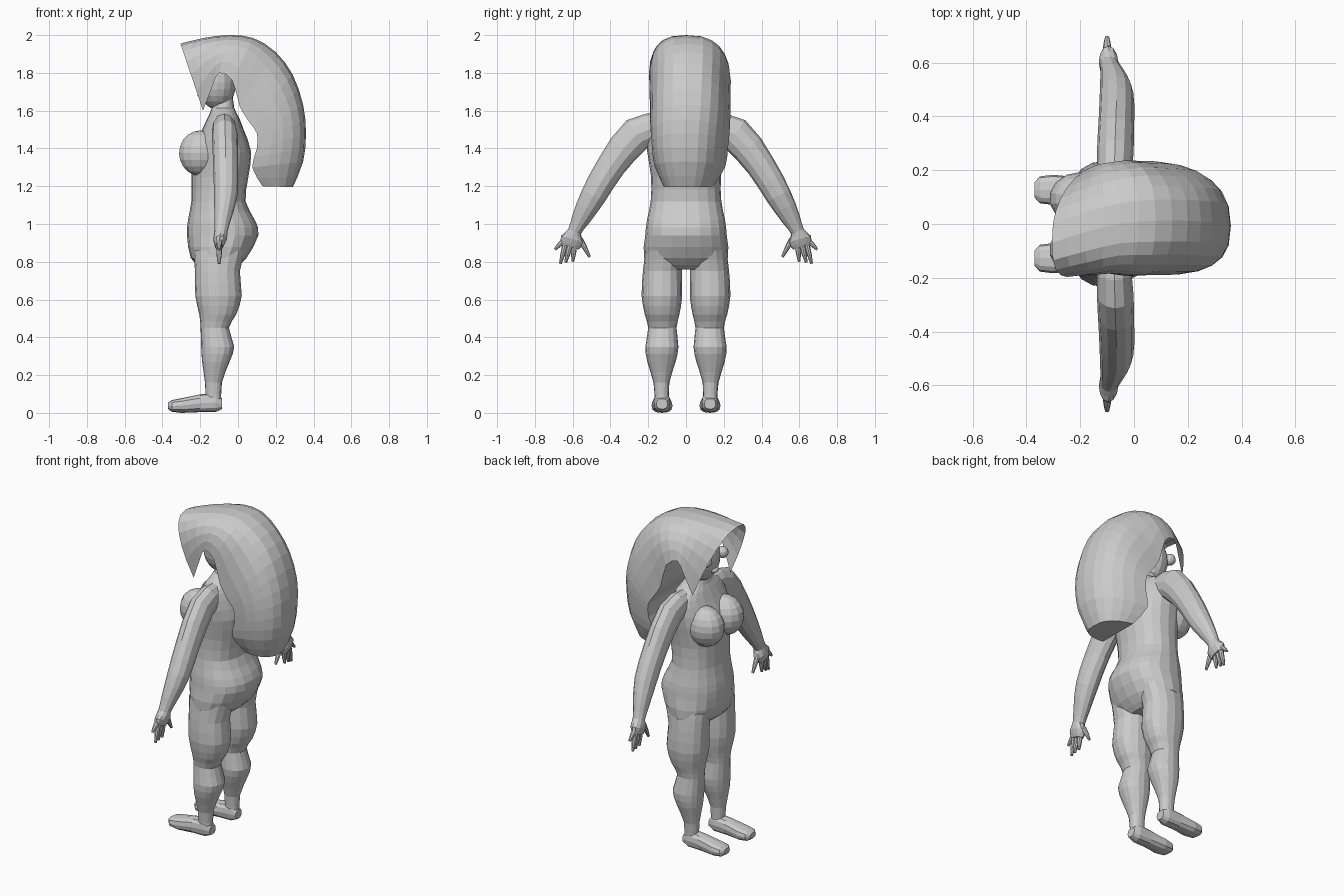
import bpy, bmesh
from math import sin, cos, pi
from mathutils import Vector, Matrix

if "Cube" in bpy.data.objects:
    bpy.data.objects.remove(bpy.data.objects["Cube"])


def smooth_rows(rows, steps=2):
    """Catmull-Rom interpolation between section rows."""
    out = []
    for i in range(len(rows) - 1):
        p = [rows[max(0, min(len(rows) - 1, i + k))] for k in (-1, 0, 1, 2)]
        for s in range(steps):
            t = s / steps
            out.append([0.5 * (2*b + (c-a)*t + (2*a-5*b+4*c-d)*t*t + (3*b-a-3*c+d)*t**3)
                        for a, b, c, d in zip(*p)])
    return out + [list(rows[-1])]


def spow(v, e):
    return (1 if v >= 0 else -1) * abs(v) ** e


def finish(bm, name):
    bmesh.ops.recalc_face_normals(bm, faces=bm.faces)
    me = bpy.data.meshes.new(name)
    bm.to_mesh(me)
    bm.free()
    ob = bpy.data.objects.new(name, me)
    bpy.context.collection.objects.link(ob)
    return ob


def loft(name, rings):
    bm = bmesh.new()
    vs = [[bm.verts.new(p) for p in r] for r in rings]
    n = len(vs[0])
    for a, b in zip(vs, vs[1:]):
        for j in range(n):
            bm.faces.new((a[j], a[(j+1) % n], b[(j+1) % n], b[j]))
    bm.faces.new(vs[0])
    bm.faces.new(vs[-1])
    return finish(bm, name)


def flat_ring(z, x0, x1, y0, y1, n=16, e=0.9):
    ang = [2*pi*k/n for k in range(n)]
    return [((x0+x1)/2 + (x1-x0)/2*spow(cos(a), e),
             (y0+y1)/2 + (y1-y0)/2*spow(sin(a), e), z) for a in ang]


def tube(name, rows, side, n=12, steps=2):
    """Limb through rows of (x, y, z, radius in yz plane, radius along x)."""
    rows = smooth_rows(rows, steps)
    rings = []
    for i, (x, y, z, r, rx) in enumerate(rows):
        a, b = rows[max(i-1, 0)], rows[min(i+1, len(rows)-1)]
        d = Vector((0, b[1]-a[1], b[2]-a[2])).normalized()
        u = Vector((0, -d.z, d.y))
        ring = []
        for k in range(n):
            t = 2*pi*k/n
            p = Vector((x + rx*cos(t), y, z)) + u*r*sin(t)
            ring.append((p.x, p.y*side, p.z))
        rings.append(ring)
    return loft(name, rings)


def ball(name, c, r, u=12, v=8):
    bm = bmesh.new()
    bmesh.ops.create_uvsphere(bm, u_segments=u, v_segments=v, radius=1,
                              matrix=Matrix.Translation(c) @ Matrix.Diagonal((*r, 1)))
    return finish(bm, name)


# torso and neck: z, front x, back x, half width
torso = [(.76, -.19, -.02, .15), (.82, -.25, .045, .222), (.94, -.27, .108, .216),
         (1.02, -.265, .09, .207), (1.12, -.247, .04, .187), (1.25, -.247, .055, .185),
         (1.38, -.245, .07, .205), (1.5, -.19, .03, .215), (1.565, -.16, .005, .17),
         (1.615, -.14, -.02, .075), (1.7, -.14, -.03, .06)]
loft("torso", [flat_ring(z, f, b, -w, w, 20) for z, f, b, w in smooth_rows(torso)])

# head and mouth
ball("head", (-.11, 0, 1.75), (.1, .115, .145), 16, 12)
ball("mouth", (-.2, 0, 1.685), (.015, .035, .014))

leg = [(.86, -.235, .04, .02, .215), (.75, -.228, .01, .022, .228), (.62, -.226, .02, .02, .235),
       (.52, -.205, -.01, .035, .218), (.45, -.198, -.048, .05, .2), (.35, -.195, -.02, .04, .215),
       (.27, -.19, -.045, .055, .205), (.16, -.175, -.085, .088, .172), (.05, -.17, -.088, .09, .165)]
# foot: x, bottom z, top z, half width
foot = [(-.085, .02, .075, .03), (-.12, .004, .105, .043), (-.2, .004, .098, .046),
        (-.3, .0, .078, .056), (-.35, .006, .068, .05), (-.37, .02, .055, .028)]
arm = [(-.075, .13, 1.51, .075, .06), (-.07, .26, 1.475, .092, .068), (-.065, .395, 1.31, .077, .066),
       (-.065, .49, 1.15, .068, .062), (-.08, .555, 1.03, .05, .045), (-.09, .59, .96, .036, .035),
       (-.095, .602, .92, .062, .036), (-.1, .615, .88, .05, .022)]
# fingers: base y, z, tip y, z
fingers = [(.64, .92, .695, .865), (.64, .89, .665, .79), (.615, .885, .637, .795),
           (.59, .89, .6, .8), (.56, .92, .51, .825)]

for side, tag in ((1, "left"), (-1, "right")):
    loft(tag + "_leg", [flat_ring(z, a, b, side*c, side*d)
                        for z, a, b, c, d in smooth_rows(leg)])
    loft(tag + "_foot", [[(x, side*.127 + w*spow(cos(2*pi*k/12), .8),
                           (lo+hi)/2 + (hi-lo)/2*spow(sin(2*pi*k/12), .8)) for k in range(12)]
                         for x, lo, hi, w in foot])
    tube(tag + "_arm", arm, side)
    for i, (y0, z0, y1, z1) in enumerate(fingers):
        tube(f"{tag}_finger_{i+1}", [(-.1, y0, z0, .015, .016),
             (-.1, (y0+y1)/2, (z0+z1)/2, .013, .014), (-.1, y1, z1, .007, .008)], side, 8, 1)
    ball(tag + "_breast", (-.2, side*.095, 1.375), (.115, .098, .12), 14, 10)
    ball(tag + "_eye", (-.195, side*.08, 1.765), (.034, .034, .034))

# hair: outer x, z, inner x, z, centre y, half width, sideways lean of the crown
hair = [(-.305, 1.955, -.185, 1.60, .015, .185, -.085), (-.18, 1.985, -.135, 1.73, .02, .2, -.05),
        (-.05, 2.0, -.1, 1.8, .022, .205, -.02), (.08, 1.985, -.03, 1.76, .022, .215, -.01),
        (.2, 1.91, .01, 1.62, .022, .213, -.01), (.29, 1.79, .06, 1.54, .022, .212, -.015),
        (.345, 1.63, .1, 1.48, .022, .208, -.02), (.36, 1.48, .1, 1.4, .022, .2, -.03),
        (.345, 1.33, .075, 1.3, .022, .185, -.03), (.29, 1.195, .13, 1.2, .015, .13, -.02)]
bm = bmesh.new()
arches = []
for ox, oz, ix, iz, yc, w, lean in smooth_rows(hair):
    row = []
    for k in range(13):
        t = pi*k/12
        h = max(sin(t), 0) ** .9
        row.append(bm.verts.new((ix + (ox-ix)*h, yc - w*spow(cos(t), .75) + lean*h, iz + (oz-iz)*h)))
    arches.append(row)
for i, (a, b) in enumerate(zip(arches, arches[1:])):
    for j in range(12):
        bm.faces.new((a[j], a[j+1], b[j+1], b[j]))
    if i >= 4:  # underside behind the face opening
        bm.faces.new((a[0], b[0], b[-1], a[-1]))
bm.faces.new(arches[-1])
finish(bm, "hair")
